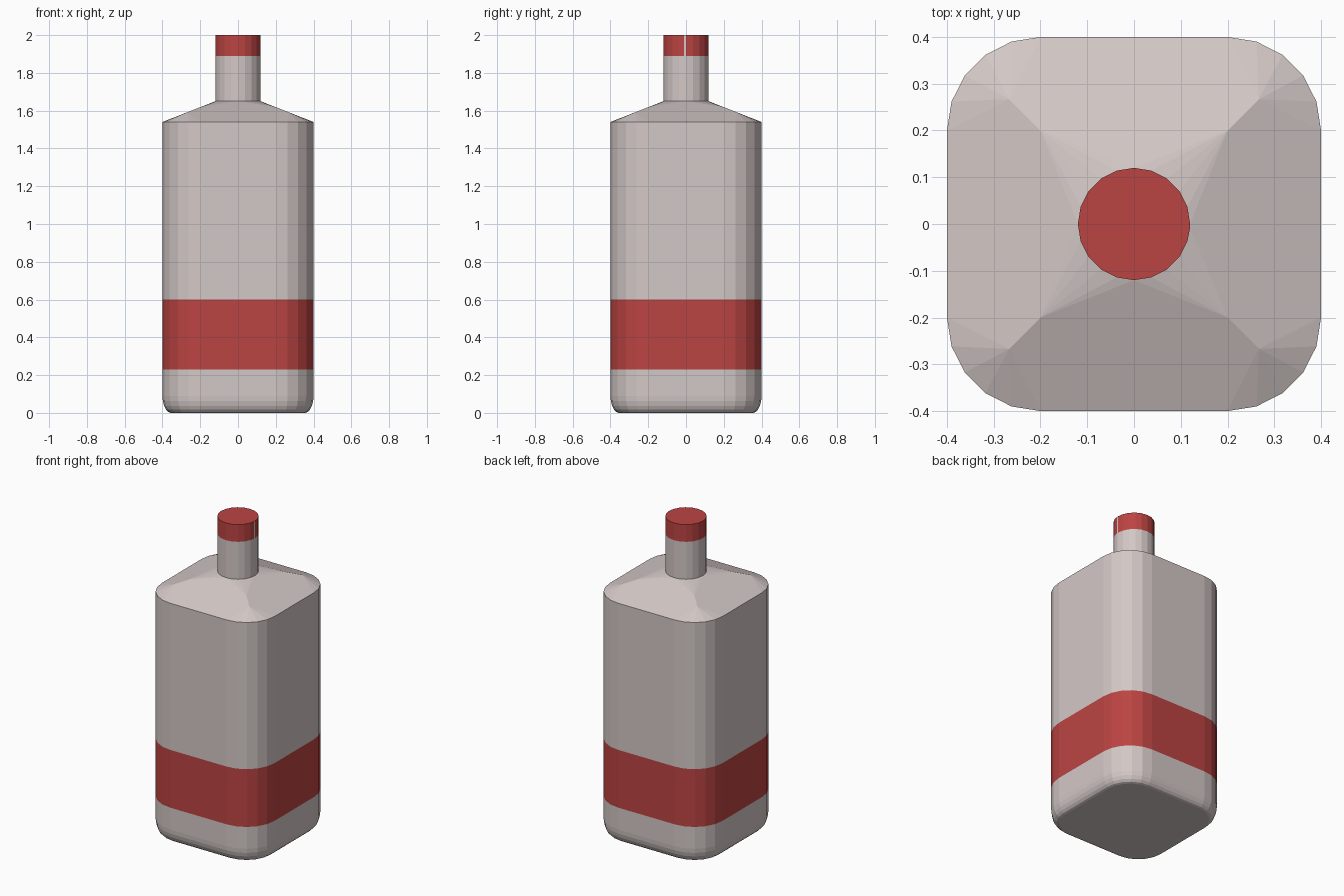
import bpy
from math import sin, cos, radians

if "Cube" in bpy.data.objects:
    bpy.data.objects.remove(bpy.data.objects["Cube"])


def material(name, rgb):
    m = bpy.data.materials.new(name)
    m.diffuse_color = (*rgb, 1)
    m.use_nodes = True
    m.node_tree.nodes["Principled BSDF"].inputs["Base Color"].default_value = m.diffuse_color
    return m


GLASS = material("pale_glass", (0.65, 0.58, 0.565))
RED = material("red", (0.5, 0.058, 0.055))
HALF, CORNER, NECK_R = 0.4, 0.2, 0.12
RIM_Z, NECK_Z, CAP_Z, TOP_Z = 1.54, 1.65, 1.89, 2.0
QUADRANTS = [(1, 1), (-1, 1), (-1, -1), (1, -1)]


def square_ring(z, inset=0.0):
    """Rounded square, five segments per corner, counter-clockwise."""
    c, r = HALF - CORNER, CORNER - inset
    return [(sx * c + r * cos(radians(90 * k + 18 * i)),
             sy * c + r * sin(radians(90 * k + 18 * i)), z)
            for k, (sx, sy) in enumerate(QUADRANTS) for i in range(6)]


NECK_ANGLES = [18 * i for i in range(20)] + [355]   # last one bounds the cap seam


def neck_ring(z):
    return [(NECK_R * cos(radians(a)), NECK_R * sin(radians(a)), z) for a in NECK_ANGLES]


def skin(rings):
    """Quads between successive rings."""
    return [(a[i], a[(i + 1) % len(a)], b[(i + 1) % len(a)], b[i])
            for a, b in zip(rings, rings[1:]) for i in range(len(a))]


def part(name, faces, mat):
    index = {}
    polys = [[index.setdefault(tuple(round(c, 5) for c in p), len(index)) for p in f]
             for f in faces]
    mesh = bpy.data.meshes.new(name)
    mesh.from_pydata(list(index), [], polys)
    mesh.materials.append(mat)
    mesh.update()
    ob = bpy.data.objects.new(name, mesh)
    bpy.context.collection.objects.link(ob)
    return ob


# Base with rounded lower edge
base = [square_ring(0.09 * (1 - cos(radians(18 * i))), 0.045 * (1 - sin(radians(18 * i))))
        for i in range(6)] + [square_ring(0.23)]
part("base", [base[0][::-1]] + skin(base), GLASS)

# Label band
part("label_band", skin([square_ring(0.23), square_ring(0.60)]), RED)

# Upper body
rim = square_ring(RIM_Z)
part("upper_body", skin([square_ring(0.60), rim]), GLASS)

# Shoulder: four sloped planes with corner fans and neck fans
neck = neck_ring(NECK_Z)
slope = (NECK_Z - RIM_Z) / (HALF - NECK_R)


def hip(k, d):
    sx, sy = QUADRANTS[k % 4]
    return (sx * d, sy * d, RIM_Z + (HALF - d) * slope)


shoulder = []
for k in range(4):
    outer, inner = hip(k, 0.267), hip(k, 0.2)
    shoulder += [(rim[6 * k + i], rim[6 * k + i + 1], outer) for i in range(5)]
    ids = list(range(5 * k, 5 * k + 5)) + ([20, 0] if k == 3 else [5 * k + 5])
    shoulder += [(inner, neck[b], neck[a]) for a, b in zip(ids, ids[1:])]
    shoulder.append((rim[6 * k + 5], rim[(6 * k + 6) % 24], hip(k + 1, 0.267),
                     hip(k + 1, 0.2), neck[(5 * k + 5) % 20], inner, outer))
part("shoulder", shoulder, GLASS)

# Neck
cap_low, cap_top = neck_ring(CAP_Z), neck_ring(TOP_Z)
part("neck", skin([neck, cap_low]), GLASS)

# Cap, with a narrow pale seam on the right side
cap_faces = skin([cap_low, cap_top])
seam = cap_faces.pop()
part("cap", cap_faces + [cap_top], RED)
part("cap_seam", [seam], GLASS)
